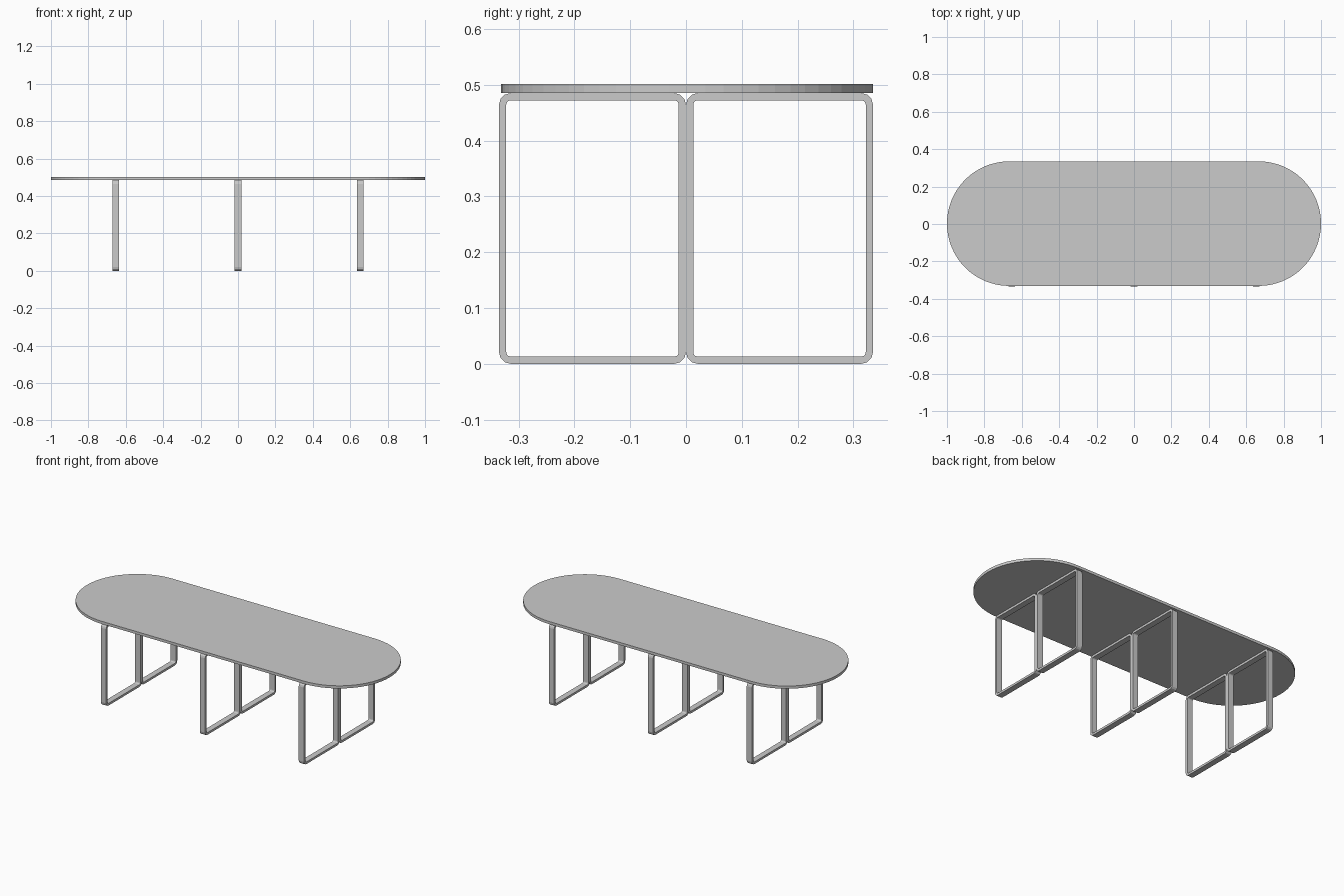
import bpy, bmesh
from math import sin, cos, pi

if "Cube" in bpy.data.objects:
    bpy.data.objects.remove(bpy.data.objects["Cube"])


def rounded_rect(x0, x1, y0, y1, r, seg):
    """Counter-clockwise outline with rounded corners."""
    centres = [(x1 - r, y1 - r), (x0 + r, y1 - r), (x0 + r, y0 + r), (x1 - r, y0 + r)]
    return [(cx + r * cos((q + i / seg) * pi / 2), cy + r * sin((q + i / seg) * pi / 2))
            for q, (cx, cy) in enumerate(centres) for i in range(seg + 1)]


def finish(name, bm):
    bmesh.ops.remove_doubles(bm, verts=bm.verts, dist=1e-5)
    bmesh.ops.recalc_face_normals(bm, faces=bm.faces)
    mesh = bpy.data.meshes.new(name)
    bm.to_mesh(mesh)
    bm.free()
    obj = bpy.data.objects.new(name, mesh)
    bpy.context.collection.objects.link(obj)
    return obj


# Stadium-shaped table top
def table_top():
    bm = bmesh.new()
    outline = rounded_rect(-1, 1, -0.331, 0.335, 0.333, 16)
    pts = list(dict.fromkeys((round(x, 5), round(y, 5)) for x, y in outline))
    face = bm.faces.new([bm.verts.new((x, y, 0.485)) for x, y in pts])
    ext = bmesh.ops.extrude_face_region(bm, geom=[face], use_keep_orig=True)
    bmesh.ops.translate(bm, vec=(0, 0, 0.016),
                        verts=[v for v in ext["geom"] if isinstance(v, bmesh.types.BMVert)])
    finish("table_top", bm)


# Flat-bar rectangular loop standing in the y-z plane
def leg_frame(name, x, y0, y1, z1=0.485, width=0.035, t=0.013, r=0.021):
    bm = bmesh.new()
    outer = rounded_rect(y0, y1, 0, z1, r, 3)
    inner = rounded_rect(y0 + t, y1 - t, t, z1 - t, r - t, 3)
    h = width / 2
    loops = [[bm.verts.new((x + dx, y, z)) for y, z in pts]
             for pts, dx in ((outer, -h), (outer, h), (inner, h), (inner, -h))]
    n = len(outer)
    for k in range(4):
        a, b = loops[k], loops[(k + 1) % 4]
        for i in range(n):
            j = (i + 1) % n
            bm.faces.new((a[i], a[j], b[j], b[i]))
    finish(name, bm)


table_top()
# Three pairs of loop legs
for label, x in (("left", -0.653), ("middle", 0), ("right", 0.653)):
    leg_frame(f"{label}_front_leg_frame", x, -0.335, 0)
    leg_frame(f"{label}_back_leg_frame", x, 0, 0.335)
